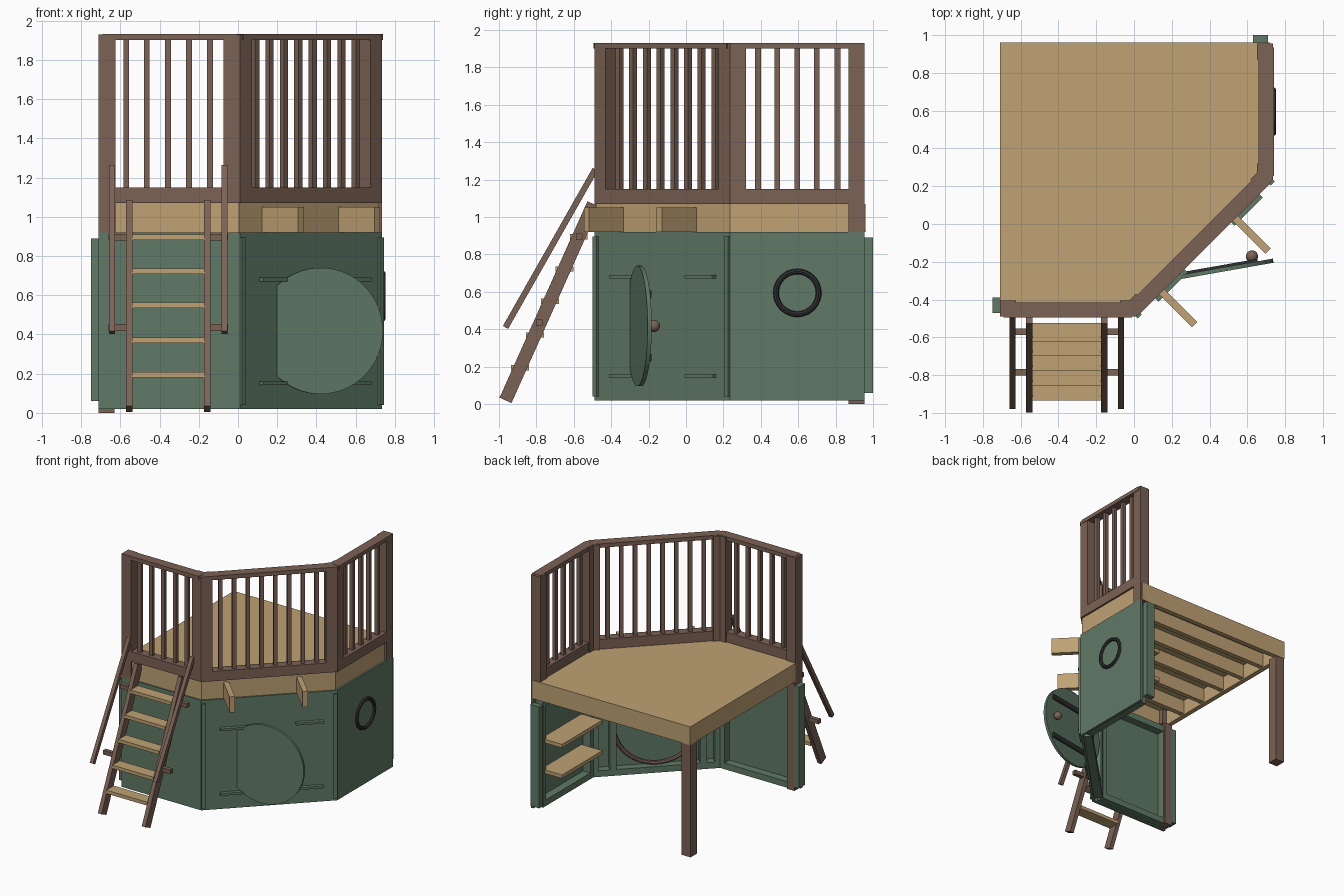
import bpy, bmesh, math
from mathutils import Matrix, Vector

cube = bpy.data.objects.get("Cube")
if cube:
    bpy.data.objects.remove(cube, do_unlink=True)


def material(name, rgb):
    m = bpy.data.materials.new(name)
    m.use_nodes = True
    m.diffuse_color = (*rgb, 1)
    m.node_tree.nodes["Principled BSDF"].inputs["Base Color"].default_value = (*rgb, 1)
    return m


TAN = material("light_timber", (0.52, 0.36, 0.175))
BROWN = material("brown_timber", (0.20, 0.122, 0.09))
GREEN = material("green_paint", (0.117, 0.195, 0.133))
DARK = material("dark_metal", (0.03, 0.03, 0.033))


def finish(name, bm, mat, matrix=Matrix()):
    bmesh.ops.recalc_face_normals(bm, faces=bm.faces[:])
    me = bpy.data.meshes.new(name)
    bm.to_mesh(me)
    bm.free()
    me.materials.append(mat)
    ob = bpy.data.objects.new(name, me)
    ob.matrix_world = matrix
    bpy.context.collection.objects.link(ob)
    return ob


def box(name, a, b, mat, frame=Matrix()):
    """Box from corner a to corner b in the given frame."""
    bm = bmesh.new()
    bmesh.ops.create_cube(bm, size=1)
    a, b = Vector(a), Vector(b)
    bmesh.ops.scale(bm, vec=b - a, verts=bm.verts)
    bmesh.ops.translate(bm, vec=(a + b) / 2, verts=bm.verts)
    return finish(name, bm, mat, frame)


def frame(x, y, deg, z=0):
    """Side frame: local x runs along the side, local y points inward."""
    return Matrix.Translation((x, y, z)) @ Matrix.Rotation(math.radians(deg), 4, 'Z')


def beam(name, x, p, q, wide, high, mat):
    """Sloped beam between two (y, z) points."""
    dy, dz = q[0] - p[0], q[1] - p[1]
    m = Matrix.Translation((x, p[0], p[1])) @ Matrix.Rotation(math.atan2(dz, dy), 4, 'X')
    box(name, (-wide / 2, 0, -high / 2), (wide / 2, math.hypot(dy, dz), high / 2), mat, m)


def ring(name, centre, deg, major, minor, mat):
    """Upright ring in the plane of a side."""
    bpy.ops.mesh.primitive_torus_add(major_radius=major, minor_radius=minor,
                                     major_segments=48, minor_segments=8)
    ob = bpy.context.object
    ob.name = name
    ob.matrix_world = frame(centre[0], centre[1], deg, centre[2]) @ Matrix.Rotation(math.pi / 2, 4, 'X')
    ob.data.materials.append(mat)
    bpy.ops.object.shade_smooth_by_angle()


# Deck boards and rim
bm = bmesh.new()
outline = [(-0.71, 0.96), (-0.71, -0.48), (0.005, -0.48), (0.72, 0.235), (0.72, 0.96)]
f = bm.faces.new([bm.verts.new((x, y, 1.045)) for x, y in outline])
top = bmesh.ops.extrude_face_region(bm, geom=[f])["geom"]
bmesh.ops.translate(bm, vec=(0, 0, 0.025), verts=[v for v in top if isinstance(v, bmesh.types.BMVert)])
finish("deck_boards", bm, TAN)
for i, (p, q) in enumerate(zip(outline, outline[1:] + outline[:1])):
    d = Vector(q) - Vector(p)
    box(f"deck_rim_{i}", (0, 0, 0.92), (d.length, 0.04, 1.05), TAN,
        frame(*p, math.degrees(math.atan2(d.y, d.x))))
for i, y in enumerate((-0.22, 0.02, 0.26, 0.5, 0.73)):
    box(f"deck_joist_{i}", (-0.68, y - 0.02, 0.93), (min(0.69, y + 0.44), y + 0.02, 1.05), TAN)
box("corner_support_post", (-0.71, 0.87, 0.0), (-0.63, 0.955, 0.92), BROWN)

# Three sides, each with wall sheet, wall frame and railing
FRONT = frame(-0.71, -0.49, 0)
DIAG = frame(0.01, -0.49, 45)
RIGHT = frame(0.735, 0.235, 90)
DL = 0.725 * math.sqrt(2)
SL = 0.72
sides = [("front", FRONT, SL, [0.14, 0.245, 0.353, 0.46, 0.567]),
         ("diagonal", DIAG, DL, [0.15 + 0.1036 * k for k in range(8)]),
         ("right", RIGHT, SL, [0.15, 0.252, 0.359, 0.465, 0.575])]
for name, fr, L, bars in sides:
    box(name + "_wall_sheet", (0, 0, 0.02), (L, 0.02, 0.92), GREEN, fr)
    lo, hi = 0.035, L - 0.035
    for j, z in enumerate((0.03, 0.85)):
        box(f"{name}_wall_plate_{j}", (lo, 0.02, z), (hi, 0.085, z + 0.05), GREEN, fr)
    for j, s in enumerate((lo, hi - 0.04)):
        box(f"{name}_wall_stud_{j}", (s, 0.02, 0.03), (s + 0.04, 0.085, 0.9), GREEN, fr)
    for j, s in enumerate((0, L - 0.085)):
        box(f"{name}_rail_post_{j}", (s, 0, 1.07), (s + 0.085, 0.085, 1.93), BROWN, fr)
    box(name + "_bottom_rail", (0.085, 0.0, 1.07), (L - 0.085, 0.075, 1.15), BROWN, fr)
    box(name + "_top_rail", (0.02, -0.005, 1.9), (L - 0.02, 0.075, 1.932), BROWN, fr)
    for j, s in enumerate(bars):
        box(f"{name}_baluster_{j}", (s - 0.015, 0.025, 1.15), (s + 0.015, 0.055, 1.9), BROWN, fr)

# Outer ends of the two straight walls
box("front_end_batten", (-0.04, 0.02, 0.06), (0.0, 0.1, 0.89), GREEN, FRONT)
box("right_end_batten", (SL, 0.025, 0.06), (SL + 0.045, 0.105, 0.89), GREEN, RIGHT)
box("front_lower_post", (0.0, 0.0, 0.92), (0.085, 0.085, 1.07), BROWN, FRONT)
box("front_inner_post", (0.0, 0.021, 0.03), (0.07, 0.1, 0.92), BROWN, FRONT)
box("right_lower_post", (SL - 0.085, 0.0, 0.92), (SL, 0.085, 1.07), BROWN, RIGHT)

# Diagonal wall details: corner trims, straps, beams and inner studs
for j, s in enumerate((0.0, DL - 0.03)):
    box(f"corner_trim_{j}", (s, -0.015, 0.04), (s + 0.03, 0, 0.895), GREEN, DIAG)
for s0, s1, tag in ((0.14, 0.36, "left"), (0.71, 0.92, "right")):
    for j, z in enumerate((0.15, 0.68)):
        box(f"wall_strap_{tag}_{j}", (s0, -0.03, z - 0.009), (s1, 0, z + 0.009), GREEN, DIAG)
for j, s in enumerate((0.19, 0.74)):
    box(f"overhang_beam_{j}", (s - 0.02, -0.25, 0.92), (s + 0.02, 0.06, 1.05), TAN, DIAG)
for j, s in enumerate((0.16, 0.84)):
    box(f"door_stud_{j}", (s - 0.025, 0.02, 0.03), (s + 0.025, 0.085, 0.9), GREEN, DIAG)
c = DIAG @ Vector((0.5, 0.035, 0.42))
ring("door_surround", c, 45, 0.33, 0.016, BROWN)

# Round door standing ajar
DOOR = frame(0.42, -0.25, 10, 0.418)
bm = bmesh.new()
bmesh.ops.create_cone(bm, cap_ends=True, segments=64, radius1=0.322, radius2=0.322, depth=0.022,
                      matrix=Matrix.Rotation(math.pi / 2, 4, 'X'))
finish("round_door", bm, GREEN, DOOR)
for j, z in enumerate((-0.17, 0.17)):
    box(f"door_strap_{j}", (-0.2, 0.011, z - 0.02), (0.24, 0.024, z + 0.02), DARK, DOOR)
bpy.ops.mesh.primitive_uv_sphere_add(segments=20, ring_count=12, radius=0.032,
                                     location=DOOR @ Vector((0.215, 0.042, 0)))
bpy.context.object.name = "door_knob"
bpy.context.object.data.materials.append(BROWN)
bpy.ops.object.shade_smooth_by_angle()

# Porthole on the right wall
ring("porthole_ring", (0.738, 0.595, 0.595), 90, 0.114, 0.015, DARK)

# Shelves behind the right wall
for j, z in enumerate((0.3, 0.55)):
    box(f"shelf_{j}", (0.14, 0.05, z), (0.66, 0.24, z + 0.03), TAN, RIGHT)

# Ladder
foot, head = (-0.965, 0.02), (-0.495, 1.07)
for side, x, out in (("left", -0.157, 1), ("right", -0.555, -1)):
    beam(f"ladder_stringer_{side}", x, foot, head, 0.034, 0.07, BROWN)
    beam(f"ladder_handrail_{side}", x + out * 0.088, (-0.965, 0.41), (-0.485, 1.255), 0.03, 0.032, BROWN)
    x0, x1 = sorted((x - out * 0.01, x + out * 0.105))
    for j, (y, z) in enumerate(((-0.785, 0.435), (-0.57, 0.895))):
        box(f"ladder_bracket_{side}_{j}", (x0, y - 0.017, z - 0.017), (x1, y + 0.017, z + 0.017), BROWN)
for j, z in enumerate((0.195, 0.37, 0.55, 0.722, 0.895)):
    y = foot[0] + (z - foot[1]) * (head[0] - foot[0]) / (head[1] - foot[1])
    box(f"ladder_tread_{j}", (-0.54, y - 0.048, z - 0.014), (-0.172, y + 0.048, z + 0.014), TAN)
